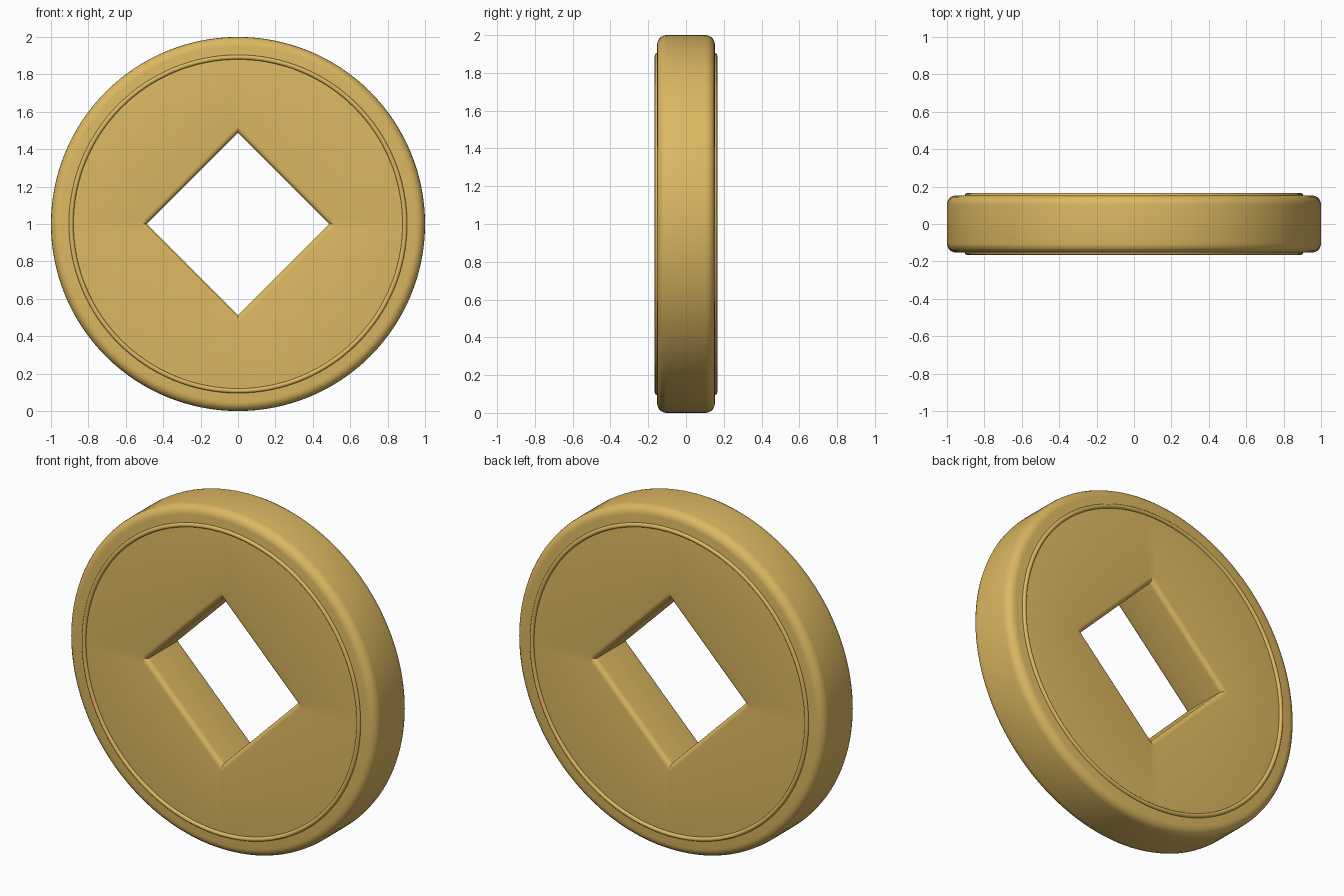
import bpy, bmesh, math

if "Cube" in bpy.data.objects:
    bpy.data.objects.remove(bpy.data.objects["Cube"])

N = 128          # steps around the coin
H = 0.153        # half thickness of the body
R_BEVEL, H_BEVEL, SEG = 0.05, 0.028, 5
HOLE = 0.487     # half diagonal of the diamond hole

gold = bpy.data.materials.new("gold")
gold.diffuse_color = (0.72, 0.48, 0.12, 1)
gold.use_nodes = True
gold.node_tree.nodes["Principled BSDF"].inputs["Base Color"].default_value = gold.diffuse_color


def loft(name, rings, angle=35):
    """Make a closed surface from rings of points, joined in a loop."""
    bm = bmesh.new()
    rows = [[bm.verts.new(p) for p in ring] for ring in rings]
    for i, a in enumerate(rows):
        b = rows[(i + 1) % len(rows)]
        for j in range(len(a)):
            k = (j + 1) % len(a)
            bm.faces.new((a[j], a[k], b[k], b[j]))
    bmesh.ops.recalc_face_normals(bm, faces=bm.faces)
    me = bpy.data.meshes.new(name)
    bm.to_mesh(me)
    bm.free()
    me.materials.append(gold)
    ob = bpy.data.objects.new(name, me)
    bpy.context.collection.objects.link(ob)
    bpy.ops.object.select_all(action='DESELECT')
    ob.select_set(True)
    bpy.context.view_layer.objects.active = ob
    bpy.ops.object.shade_smooth_by_angle(angle=math.radians(angle))
    return ob


def circle(r, y):
    return [(r * math.cos(t), y, 1 + r * math.sin(t))
            for t in (2 * math.pi * j / N for j in range(N))]


def diamond(d, y):
    out = []
    for j in range(N):
        t = 2 * math.pi * j / N
        r = d / (abs(math.cos(t)) + abs(math.sin(t)))
        out.append((r * math.cos(t), y, 1 + r * math.sin(t)))
    return out


# Coin body: rounded rim outside, rounded diamond hole inside
arc = [math.pi / 2 * i / SEG for i in range(SEG + 1)]
rim = [(1 - R_BEVEL + R_BEVEL * math.sin(a), H - R_BEVEL + R_BEVEL * math.cos(a)) for a in arc]
lip = [(HOLE + H_BEVEL * math.sqrt(2) * (1 - math.cos(a)), H - H_BEVEL + H_BEVEL * math.sin(a)) for a in arc]
rings = [circle(r, -y) for r, y in rim]
rings += [circle(r, y) for r, y in reversed(rim)]
rings += [diamond(d, y) for d, y in reversed(lip)]
rings += [diamond(d, -y) for d, y in lip]
loft("coin_body", rings)

# Thin raised ring on each face
for name, side in (("front_ring", -1), ("back_ring", 1)):
    section = [2 * math.pi * i / 12 for i in range(12)]
    loft(name, [circle(0.892 + 0.0125 * math.cos(a), side * 0.153 + 0.0125 * math.sin(a))
                for a in section], 60)
